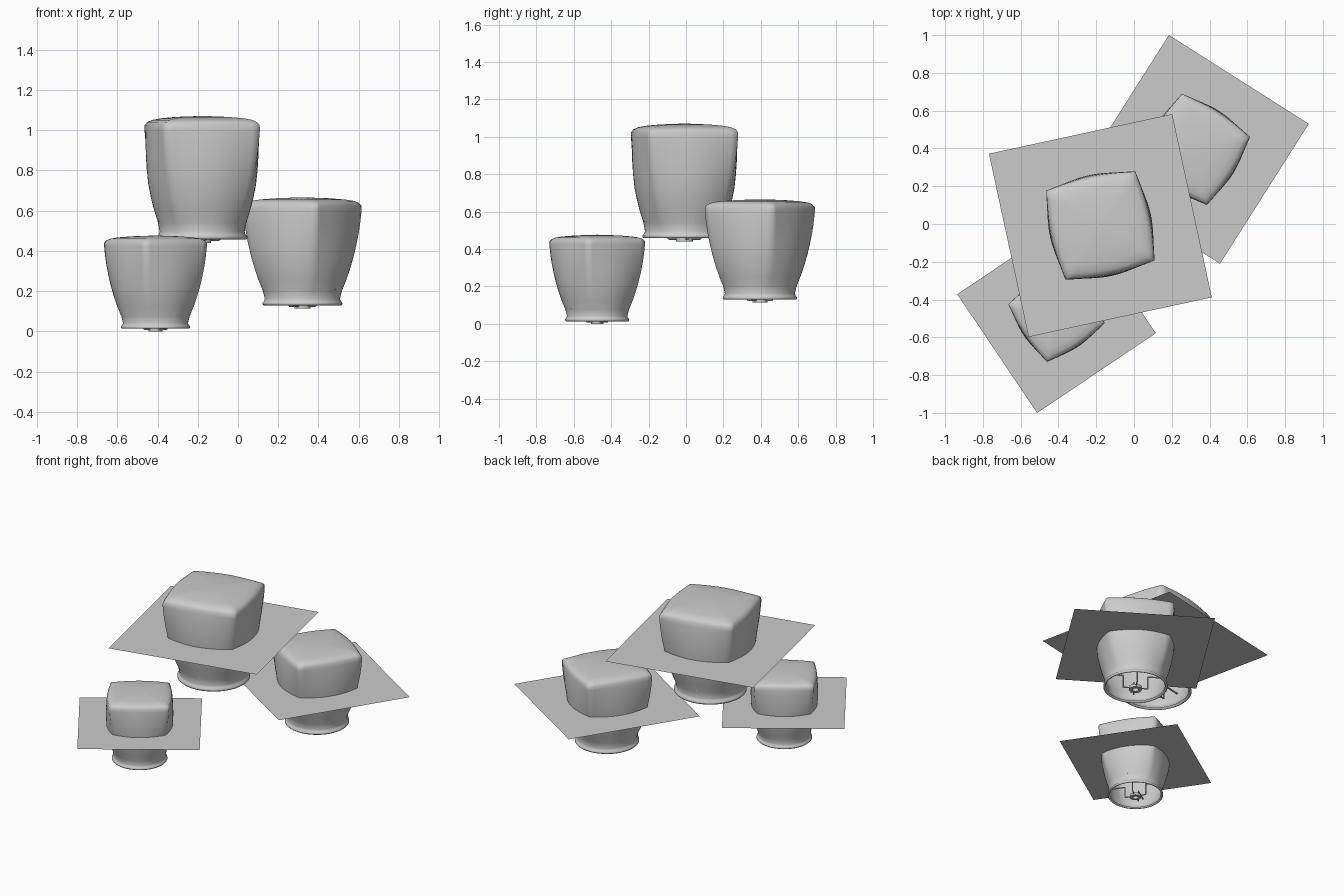
import bpy, bmesh
from math import sin, cos, pi, radians, log2, sqrt
from mathutils import Vector, Matrix

if "Cube" in bpy.data.objects:
    bpy.data.objects.remove(bpy.data.objects["Cube"])

SEG = 64
# height, radius at mid-side, radius at corner (round at base, square on top)
PROFILE = [
    (0.030, 0.206, 0.206), (0.020, 0.212, 0.212), (0.018, 0.219, 0.219),
    (0.024, 0.225, 0.225), (0.034, 0.224, 0.224), (0.042, 0.216, 0.216),
    (0.055, 0.211, 0.212), (0.10, 0.219, 0.225), (0.16, 0.237, 0.252),
    (0.22, 0.252, 0.273), (0.29, 0.265, 0.294), (0.36, 0.271, 0.311),
    (0.43, 0.273, 0.325), (0.50, 0.271, 0.335), (0.56, 0.267, 0.341),
    (0.585, 0.263, 0.340), (0.600, 0.255, 0.325), (0.611, 0.238, 0.297),
    (0.619, 0.200, 0.245), (0.626, 0.130, 0.155), (0.629, 0.06, 0.07)]
TOP = 0.631


def finish(bm, name, mat, smooth=True):
    me = bpy.data.meshes.new(name)
    bmesh.ops.recalc_face_normals(bm, faces=bm.faces[:])
    bm.to_mesh(me)
    bm.free()
    for p in me.polygons:
        p.use_smooth = smooth
    ob = bpy.data.objects.new(name, me)
    me.transform(mat)
    bpy.context.collection.objects.link(ob)
    return ob


def shade(mat):
    bm = bmesh.new()
    rings = []
    for z, edge, corner in PROFILE:
        p = log2(sqrt(2) * edge / corner)
        ring = []
        for i in range(SEG):
            a = 2 * pi * i / SEG
            phi = (a + pi / 4) % (pi / 2) - pi / 4
            r = edge * cos(phi) ** (2 * p - 1)
            ring.append(bm.verts.new((r * cos(a), r * sin(a), z)))
        rings.append(ring)
    for lo, hi in zip(rings, rings[1:]):
        for i in range(SEG):
            j = (i + 1) % SEG
            bm.faces.new((lo[i], lo[j], hi[j], hi[i]))
    tip = bm.verts.new((0, 0, TOP))
    for i in range(SEG):
        bm.faces.new((rings[-1][i], rings[-1][(i + 1) % SEG], tip))
    finish(bm, "lamp_shade", mat)


def panel(mat, side=0.9925):
    bm = bmesh.new()
    bmesh.ops.create_grid(bm, x_segments=1, y_segments=1, size=side / 2)
    finish(bm, "square_panel", mat @ Matrix.Translation((0, 0, 0.335)), False)


def rod(bm, a, b, r=0.005):
    a, b = Vector(a), Vector(b)
    rot = (b - a).to_track_quat('Z', 'Y').to_matrix().to_4x4()
    bmesh.ops.create_cone(bm, cap_ends=True, segments=8, radius1=r, radius2=r,
                          depth=(b - a).length,
                          matrix=Matrix.Translation((a + b) / 2) @ rot)


def fitter(mat):
    bm = bmesh.new()
    # hub ring
    prof = [(0.022, 0), (0.045, 0), (0.045, 0.022), (0.022, 0.022)]
    rings = [[bm.verts.new((r * cos(k * pi / 12), r * sin(k * pi / 12), z))
              for k in range(24)] for r, z in prof]
    for n in range(4):
        a, b = rings[n], rings[(n + 1) % 4]
        for k in range(24):
            bm.faces.new((a[k], a[(k + 1) % 24], b[(k + 1) % 24], b[k]))
    # dropped spokes from shade wall to hub
    for k in range(4):
        c, s = cos(k * pi / 2), sin(k * pi / 2)
        path = [(r * c, r * s, z) for r, z in
                ((0.042, 0.014), (0.087, 0.014), (0.087, 0.11), (0.222, 0.11))]
        for p, q in zip(path, path[1:]):
            rod(bm, p, q)
    finish(bm, "spoke_fitter", mat, False)


# x, y, base height, turn, scale
for x, y, z, turn, s in [(-0.178, -0.008, 0.44, 12.2, 1.0),
                         (0.32, 0.395, 0.114, -32.4, 0.884),
                         (-0.41, -0.475, 0.0, 33.9, 0.763)]:
    place = (Matrix.Translation((x, y, z)) @ Matrix.Rotation(radians(turn), 4, 'Z')
             @ Matrix.Diagonal((s, s, s * (0.99 if s < 1 else 1), 1)))
    shade(place)
    panel(place)
    fitter(place)
